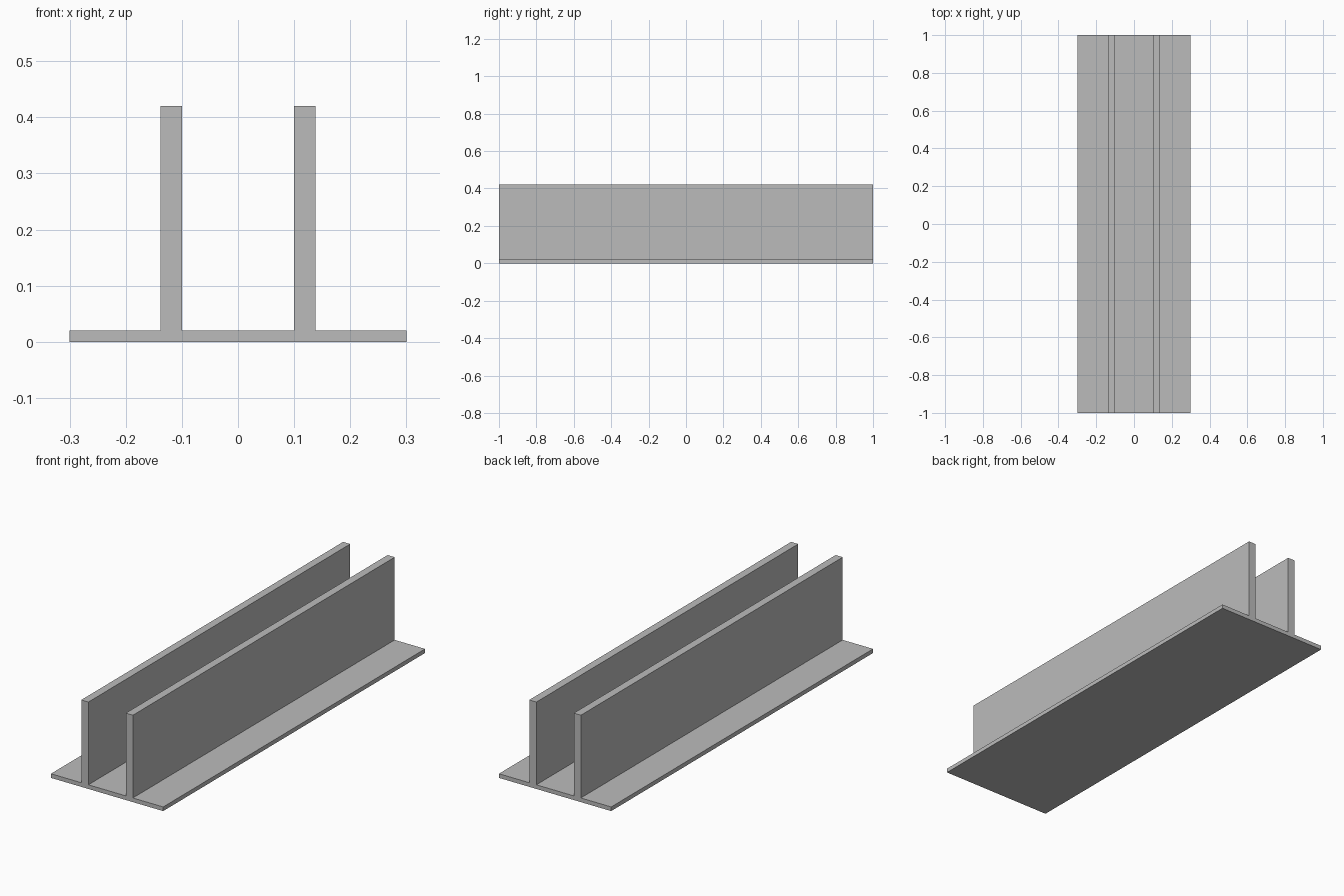
import bpy
import bmesh

default = bpy.data.objects.get("Cube")
if default:
    bpy.data.objects.remove(default, do_unlink=True)

LENGTH = 2.0
BASE_HALF = 0.30
BASE_TOP = 0.02
WALL_IN, WALL_OUT = 0.10, 0.138
WALL_TOP = 0.42

# Plain grey material
grey = bpy.data.materials.new("plain_grey")
grey.use_nodes = True
colour = (0.5, 0.5, 0.5, 1.0)
grey.diffuse_color = colour
grey.node_tree.nodes["Principled BSDF"].inputs["Base Color"].default_value = colour

# Right half of the cross-section, mirrored to close the outline
half = [
    (WALL_IN, BASE_TOP), (WALL_IN, WALL_TOP),
    (WALL_OUT, WALL_TOP), (WALL_OUT, BASE_TOP),
    (BASE_HALF, BASE_TOP), (BASE_HALF, 0),
]
outline = half + [(-x, z) for x, z in reversed(half)]

# Twin-wall channel: the outline extruded from front to back
bm = bmesh.new()
front = bm.faces.new([bm.verts.new((x, -LENGTH / 2, z)) for x, z in outline])
extruded = bmesh.ops.extrude_face_region(bm, geom=[front], use_keep_orig=True)
back_verts = [g for g in extruded["geom"] if isinstance(g, bmesh.types.BMVert)]
bmesh.ops.translate(bm, verts=back_verts, vec=(0, LENGTH, 0))
bmesh.ops.recalc_face_normals(bm, faces=bm.faces)

mesh = bpy.data.meshes.new("twin_wall_channel")
bm.to_mesh(mesh)
bm.free()
mesh.materials.append(grey)
channel = bpy.data.objects.new("twin_wall_channel", mesh)
bpy.context.collection.objects.link(channel)
